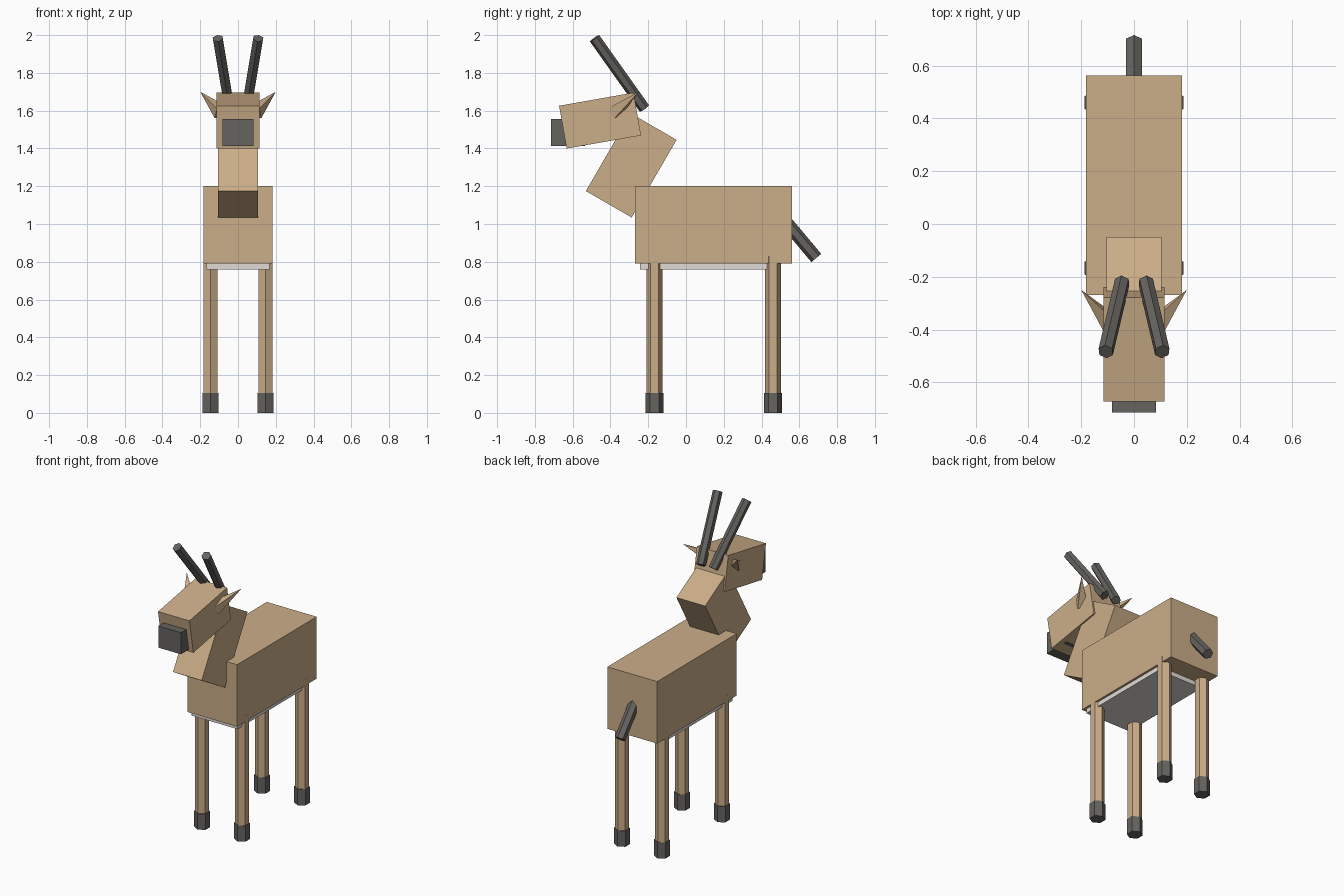
import bpy
from math import radians, sin, cos

if "Cube" in bpy.data.objects:
    bpy.data.objects.remove(bpy.data.objects["Cube"])


def material(name, rgb):
    m = bpy.data.materials.new(name)
    m.diffuse_color = (*rgb, 1)
    m.use_nodes = True
    m.node_tree.nodes["Principled BSDF"].inputs["Base Color"].default_value = m.diffuse_color
    return m


TAN = material("tan_hide", (0.60, 0.42, 0.25))
DARK = material("dark_horn", (0.13, 0.125, 0.115))
PALE = material("pale_belly", (0.75, 0.71, 0.67))


def finish(name, mat):
    ob = bpy.context.object
    ob.name = name
    ob.data.materials.append(mat)
    return ob


def box(name, mat, center, size, tilt=0):
    bpy.ops.mesh.primitive_cube_add(size=1, location=center, rotation=(radians(tilt), 0, 0))
    ob = finish(name, mat)
    ob.scale = size
    return ob


def along(end, depth, rx, ry):
    """Centre of a primitive whose tip sits at end after rotating by rx, ry."""
    a, b = radians(rx), radians(ry)
    axis = (cos(a) * sin(b), -sin(a), cos(a) * cos(b))
    return [e - depth / 2 * n for e, n in zip(end, axis)]


def rod(name, mat, end, radius, depth, rx=0, ry=0):
    bpy.ops.mesh.primitive_cylinder_add(
        vertices=6, radius=radius, depth=depth,
        location=along(end, depth, rx, ry), rotation=(radians(rx), radians(ry), 0))
    return finish(name, mat)


# Torso, belly, neck and head
box("body", TAN, (0, 0.146, 0.995), (0.365, 0.832, 0.41))
box("belly", PALE, (0, 0.093, 0.81), (0.335, 0.675, 0.10))
box("neck", TAN, (0, -0.29, 1.31), (0.21, 0.28, 0.475), -30)
box("head", TAN, (0, -0.455, 1.5475), (0.23, 0.40, 0.23), 10)
box("muzzle", DARK, (0, -0.625, 1.484), (0.166, 0.18, 0.143))

# Tail hangs down and back
rod("tail", DARK, (0, 0.69, 0.82), 0.034, 0.30, 180 + 40)

for side, s in (("left", -1), ("right", 1)):
    # Legs with hooves
    for place, y in (("front", -0.167), ("back", 0.46)):
        rod(f"{place}_{side}_leg", TAN, (s * 0.146, y, 0.83), 0.043, 0.75)
        rod(f"{place}_{side}_hoof", DARK, (s * 0.146, y, 0.105), 0.048, 0.105)
    # Horn leaning forward and out
    rod(f"{side}_horn", DARK, (s * 0.107, -0.484, 1.983), 0.03, 0.46, 35, s * 9.5)
    # Four-sided ear
    rx, ry = -40, s * 45
    bpy.ops.mesh.primitive_cone_add(
        vertices=4, radius1=0.045, radius2=0, depth=0.2,
        location=along((s * 0.2, -0.25, 1.70), 0.2, rx, ry),
        rotation=(radians(rx), radians(ry), 0))
    finish(f"{side}_ear", TAN)
